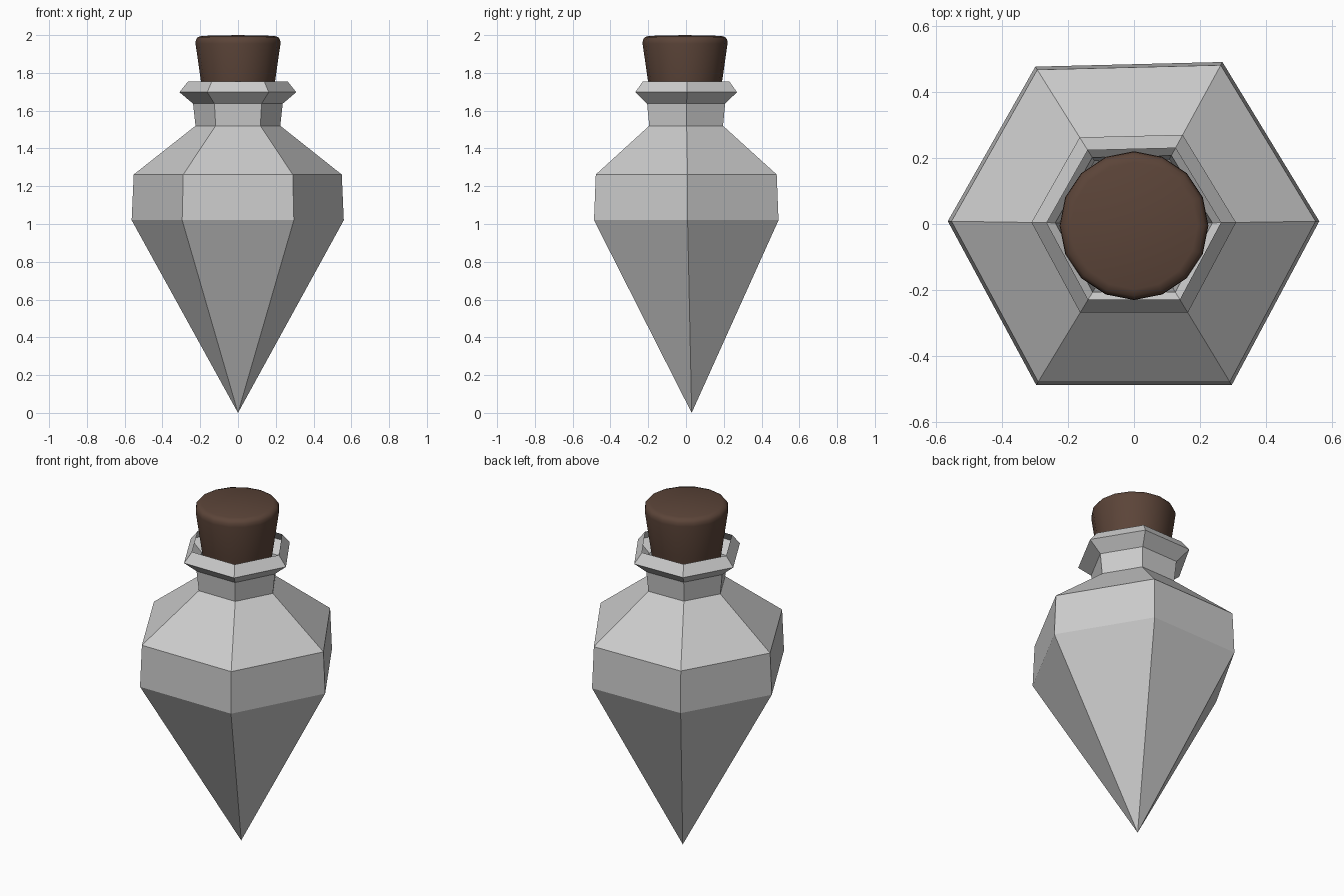
import bpy, bmesh, math

if "Cube" in bpy.data.objects:
    bpy.data.objects.remove(bpy.data.objects["Cube"])


def make_object(name, bm):
    mesh = bpy.data.meshes.new(name)
    bm.to_mesh(mesh)
    bm.free()
    obj = bpy.data.objects.new(name, mesh)
    bpy.context.collection.objects.link(obj)
    return obj


def bridge(bm, lower, upper):
    n = len(lower)
    for i in range(n):
        j = (i + 1) % n
        bm.faces.new((lower[i], lower[j], upper[j], upper[i]))


# Six-sided, slightly hand-made glass bottle: open shell with a pointed base
def hex_ring(bm, r, z):
    # right, back right, back left, left, front left, front right
    unit = [(0.995, 0.015), (0.475, 0.87), (-0.53, 0.845),
            (-1, 0.015), (-0.525, -0.865), (0.525, -0.865)]
    return [bm.verts.new((x * r, y * r, z)) for x, y in unit]


bm = bmesh.new()
tip = bm.verts.new((0, 0.03, 0))
profile = [(0.563, 1.02), (0.552, 1.262), (0.225, 1.52),
           (0.238, 1.637), (0.31, 1.698), (0.264, 1.755)]
rings = [hex_ring(bm, r, z) for r, z in profile]
for i in range(6):
    bm.faces.new((tip, rings[0][(i + 1) % 6], rings[0][i]))
for lower, upper in zip(rings, rings[1:]):
    bridge(bm, lower, upper)
make_object("bottle", bm)

# Tapered cork stopper with a rounded top edge
SIDES = 16
bm = bmesh.new()
cork_profile = [(0.165, 1.54), (0.196, 1.755), (0.225, 1.955),
                (0.223, 1.975), (0.213, 1.989), (0.192, 1.996)]
rings = []
for r, z in cork_profile:
    angles = [2 * math.pi * i / SIDES for i in range(SIDES)]
    rings.append([bm.verts.new((r * math.cos(a), r * math.sin(a) - 0.005, z))
                  for a in angles])
for lower, upper in zip(rings, rings[1:]):
    bridge(bm, lower, upper)
bm.faces.new(rings[0][::-1])
centre = bm.verts.new((0, -0.005, 2.0))
for i in range(SIDES):
    bm.faces.new((rings[-1][i], rings[-1][(i + 1) % SIDES], centre))
cork = make_object("cork", bm)

mat = bpy.data.materials.new("cork_brown")
mat.diffuse_color = (0.105, 0.058, 0.04, 1)
mat.use_nodes = True
mat.node_tree.nodes["Principled BSDF"].inputs["Base Color"].default_value = mat.diffuse_color
cork.data.materials.append(mat)
bpy.context.view_layer.objects.active = cork
cork.select_set(True)
bpy.ops.object.shade_smooth_by_angle(angle=math.radians(50))
